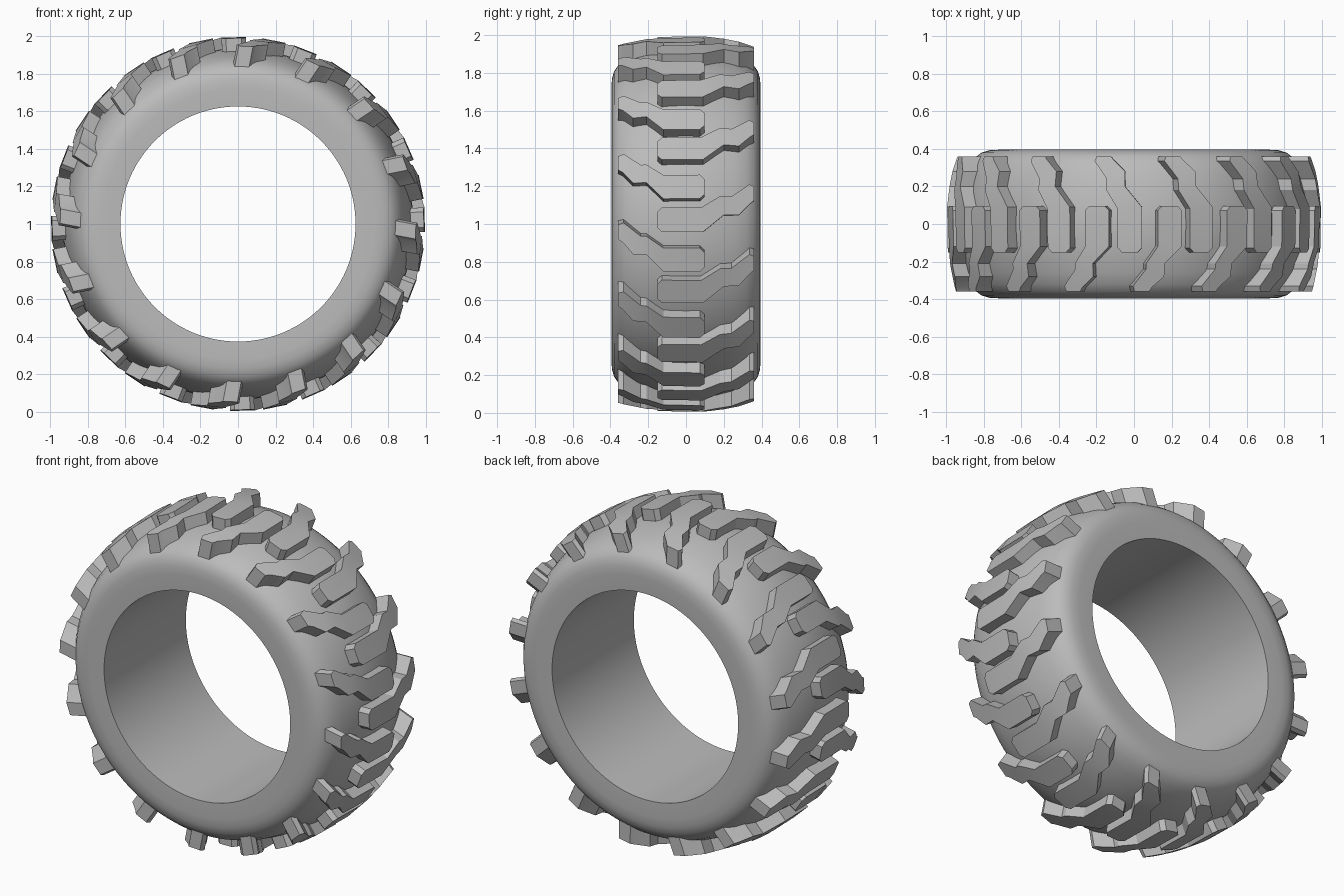
import bpy, bmesh
from math import sin, cos, tau
from mathutils import Vector

LUGS = 16
AXLE = Vector((0, 0, 1))

cube = bpy.data.objects.get("Cube")
if cube:
    bpy.data.objects.remove(cube)

rubber = bpy.data.materials.new("grey_rubber")
rubber.use_nodes = True
grey = (0.5, 0.5, 0.5, 1)
rubber.diffuse_color = grey
rubber.node_tree.nodes["Principled BSDF"].inputs["Base Color"].default_value = grey


def finish(bm, name, angle):
    bmesh.ops.recalc_face_normals(bm, faces=bm.faces)
    mesh = bpy.data.meshes.new(name)
    bm.to_mesh(mesh)
    bm.free()
    mesh.materials.append(rubber)
    obj = bpy.data.objects.new(name, mesh)
    bpy.context.collection.objects.link(obj)
    bpy.ops.object.select_all(action="DESELECT")
    obj.select_set(True)
    bpy.context.view_layer.objects.active = obj
    bpy.ops.object.shade_smooth_by_angle(angle=angle)
    return obj


def radial(a):
    return Vector((cos(a), 0, sin(a)))


def build_carcass():
    # Half profile (radius, y), mirrored and spun around the axle
    half = [(0.625, 0.392), (0.72, 0.395), (0.77, 0.392), (0.81, 0.38), (0.84, 0.358),
            (0.868, 0.32), (0.892, 0.26), (0.915, 0.17), (0.928, 0.08)]
    profile = half + [(0.932, 0)] + [(r, -y) for r, y in reversed(half)]
    bm = bmesh.new()
    steps = 112
    rings = []
    for i in range(steps):
        d = radial(tau * i / steps)
        rings.append([bm.verts.new(AXLE + d * r + Vector((0, y, 0))) for r, y in profile])
    for i in range(steps):
        a, b = rings[i], rings[(i + 1) % steps]
        for j in range(len(profile)):
            k = (j + 1) % len(profile)
            bm.faces.new((a[j], a[k], b[k], b[j]))
    finish(bm, "tyre_carcass", 0.8)


def crown(y):
    return 0.998 - 0.052 * (y / 0.36) ** 2


# Zigzag edges of a lug, from its inner end to its shoulder tip
LOW = [-0.04, -0.063, -0.063, 0.025, 0.025, 0.088, 0.105]
HIGH = [0.04, 0.063, 0.063, 0.123, 0.123, 0.193, 0.183]


def build_lugs(name, side, phase, low_y, high_y):
    bm = bmesh.new()
    for n in range(LUGS):
        a = phase + tau * n / LUGS
        sink = radial(a) * 0.125

        def pair(s, y):
            top = AXLE + radial(a + s / 0.97) * crown(y) + Vector((0, side * y, 0))
            return bm.verts.new(top), bm.verts.new(top - sink)

        low = [pair(s, y) for s, y in zip(LOW, low_y)]
        high = [pair(s, y) for s, y in zip(HIGH, high_y)]
        for i in range(len(LOW) - 1):
            for level in (0, 1):
                bm.faces.new((low[i][level], low[i + 1][level],
                              high[i + 1][level], high[i][level]))
        # Walls around the outline
        outline = low + high[::-1]
        for p, q in zip(outline, outline[1:] + outline[:1]):
            bm.faces.new((p[0], q[0], q[1], p[1]))
    finish(bm, name, 0.5)


build_carcass()
build_lugs("back_tread_lugs", 1, 0.023,
           [-0.152, -0.128, 0.09, 0.2, 0.28, 0.34, 0.36],
           [-0.152, -0.128, 0.08, 0.18, 0.24, 0.335, 0.36])
build_lugs("front_tread_lugs", -1, 0.2,
           [-0.097, -0.073, 0.12, 0.21, 0.28, 0.335, 0.36],
           [-0.097, -0.073, 0.12, 0.21, 0.24, 0.33, 0.36])
